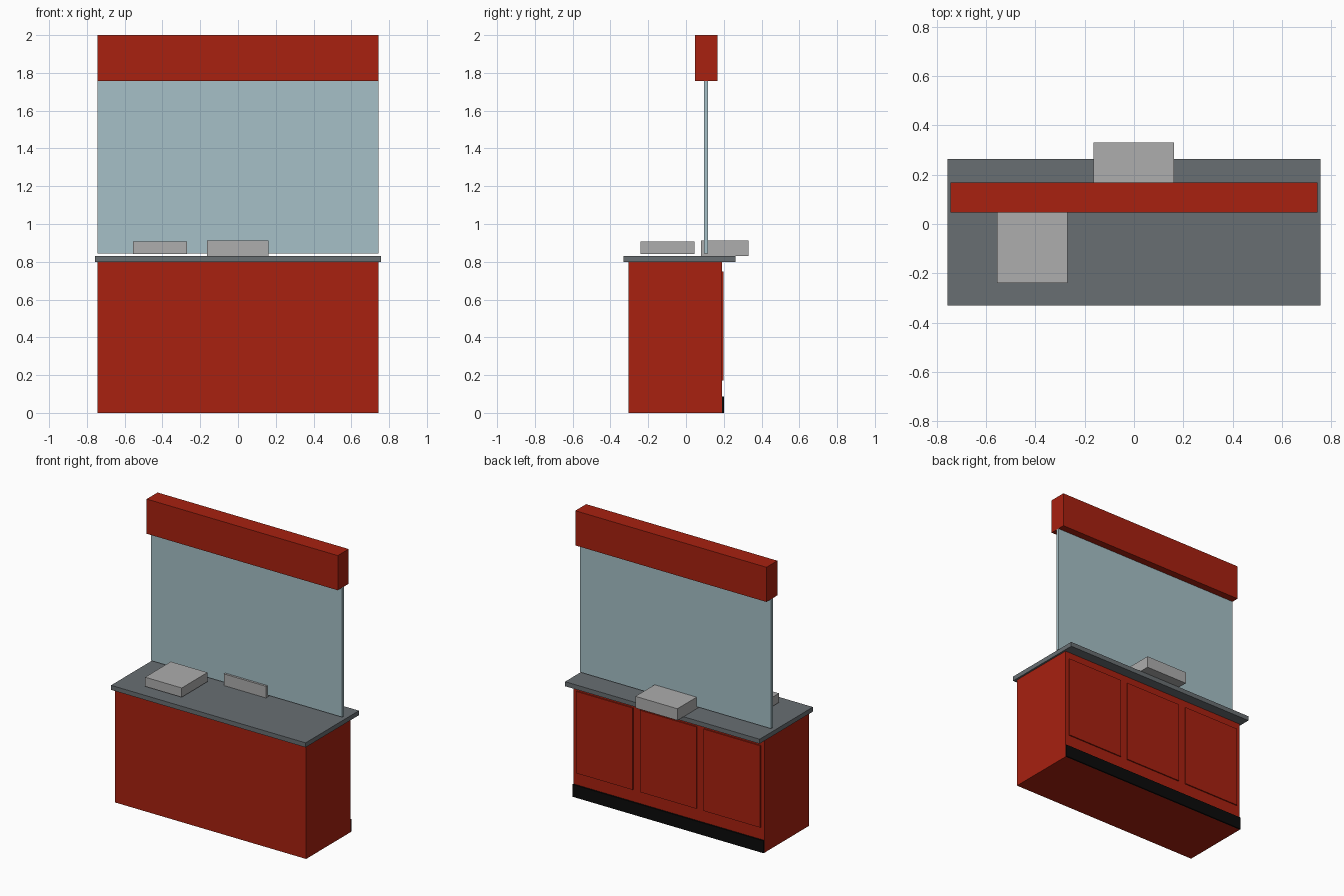
import bpy
from mathutils import Vector

cube = bpy.data.objects.get("Cube")
if cube:
    bpy.data.objects.remove(cube, do_unlink=True)


def material(name, r, g, b):
    mat = bpy.data.materials.new(name)
    mat.use_nodes = True
    mat.diffuse_color = (r, g, b, 1)
    mat.node_tree.nodes["Principled BSDF"].inputs["Base Color"].default_value = (r, g, b, 1)
    return mat


red = material("red paint", 0.392, 0.015, 0.005)
slate = material("slate grey", 0.138, 0.156, 0.168)
silver = material("light grey", 0.418, 0.418, 0.418)
glass = material("pale blue glass", 0.381, 0.527, 0.571)
black = material("black", 0.003, 0.003, 0.003)


def box(name, mat, low, high):
    """Box between two opposite corners."""
    low, high = Vector(low), Vector(high)
    bpy.ops.mesh.primitive_cube_add(size=1, location=(low + high) / 2)
    obj = bpy.context.object
    obj.name = name
    obj.scale = high - low
    bpy.ops.object.transform_apply(location=False, rotation=False, scale=True)
    obj.data.materials.append(mat)
    return obj


W = 0.744  # half width of the cabinet

# Cabinet, toe kick and worktop
box("cabinet", red, (-W, -0.305, 0), (W, 0.19, 0.798))
box("toe_kick", black, (-W, 0.19, 0), (W, 0.2, 0.087))
box("countertop", slate, (-0.757, -0.33, 0.798), (0.757, 0.263, 0.83))

# Three cupboard doors on the back
for i, side in enumerate(("right", "middle", "left")):
    x = (i - 1) * 0.496
    box(side + "_door", red, (x - 0.22, 0.19, 0.172), (x + 0.22, 0.198, 0.748))

# Screen and header board
box("glass_screen", glass, (-W, 0.095, 0.845), (W, 0.117, 1.757))
box("header_board", red, (-W, 0.047, 1.756), (W, 0.168, 2))

# Equipment on the worktop
box("counter_tray", silver, (-0.555, -0.24, 0.842), (-0.27, 0.046, 0.907))
box("pass_through_box", silver, (-0.165, 0.08, 0.83), (0.162, 0.331, 0.912))
